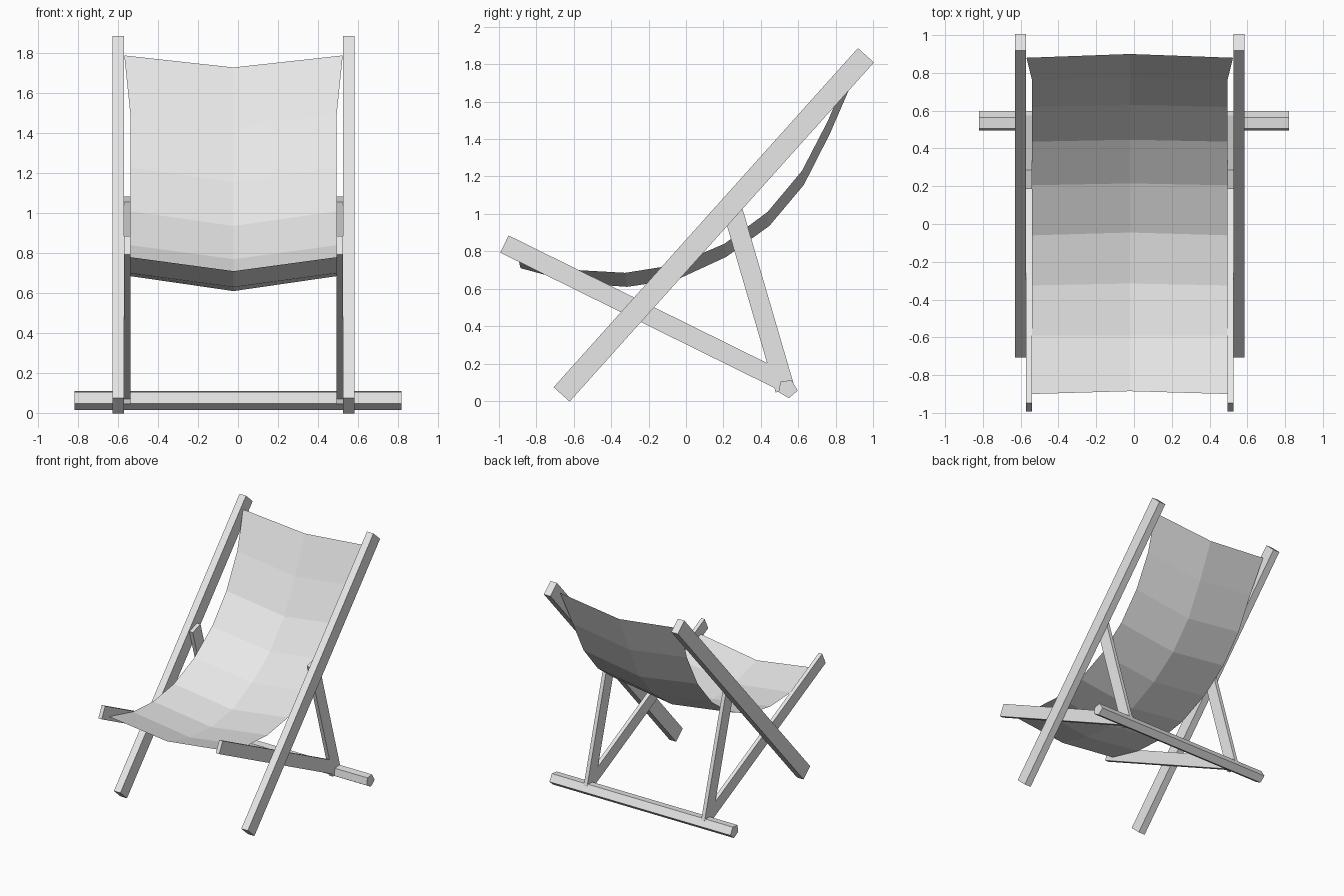
import bpy
from mathutils import Vector

cube = bpy.data.objects.get("Cube")
if cube:
    bpy.data.objects.remove(cube, do_unlink=True)

grey = bpy.data.materials.new("light_grey")
grey.use_nodes = True
colour = (0.8, 0.8, 0.8, 1)
grey.diffuse_color = colour
grey.node_tree.nodes["Principled BSDF"].inputs["Base Color"].default_value = colour

MID = -0.0225  # the frame's centre plane


def build(name, verts, faces):
    mesh = bpy.data.meshes.new(name)
    mesh.from_pydata(verts, [], faces)
    mesh.materials.append(grey)
    obj = bpy.data.objects.new(name, mesh)
    bpy.context.collection.objects.link(obj)
    return obj


def prism(name, profile, x0, x1):
    """Extrude a counter-clockwise (y, z) outline along x."""
    n = len(profile)
    verts = [(x, y, z) for x in (x0, x1) for y, z in profile]
    faces = [tuple(reversed(range(n))), tuple(range(n, 2 * n))]
    faces += [(i, (i + 1) % n, (i + 1) % n + n, i + n) for i in range(n)]
    return build(name, verts, faces)


def beam(start, end, width):
    """Rectangular outline around a line in the (y, z) plane."""
    a, b = Vector(start), Vector(end)
    d = (b - a).normalized() * width / 2
    side = Vector((d.y, -d.x))
    return [a + side, b + side, b - side, a - side]


# Frame timbers, one of each per side
timbers = {
    "back_rail": (beam((-0.665, 0.035), (0.962, 1.848), 0.115), 0.548, 0.607),
    "seat_rail": (beam((-0.971, 0.839), (0.53, 0.098), 0.102), 0.517, 0.548),
    "support_strut": (beam((0.235, 1.07), (0.53, 0.06), 0.105), 0.517, 0.548),
}
for name, (outline, inner, outer) in timbers.items():
    prism("left_" + name, outline, MID + inner, MID + outer)
    prism("right_" + name, outline, MID - outer, MID - inner)

# Five-sided ground bar
bar = [(0.495, 0.047), (0.55, 0.015), (0.597, 0.055), (0.565, 0.11), (0.505, 0.105)]
prism("rear_ground_bar", bar, -0.82, 0.82)

# Sagging cloth: edge (y, z), then centre (y, z), from front to top
rows = [
    (-0.90, 0.78, -0.885, 0.71), (-0.59, 0.70, -0.59, 0.63),
    (-0.325, 0.685, -0.315, 0.61), (-0.06, 0.727, -0.045, 0.65),
    (0.205, 0.84, 0.215, 0.77), (0.436, 1.01, 0.446, 0.936),
    (0.62, 1.23, 0.63, 1.155), (0.76, 1.50, 0.77, 1.43),
    (0.88, 1.79, 0.90, 1.73),
]
verts, faces = [], []
for i, (ey, ez, cy, cz) in enumerate(rows):
    half = 0.547 if i == len(rows) - 1 else 0.517
    verts += [(MID - half, ey, ez), (MID, cy, cz), (MID + half, ey, ez)]
    if i:
        k = 3 * i
        faces += [(k - 3 + c, k - 2 + c, k + 1 + c, k + c) for c in (0, 1)]
build("cloth_sling", verts, faces)
